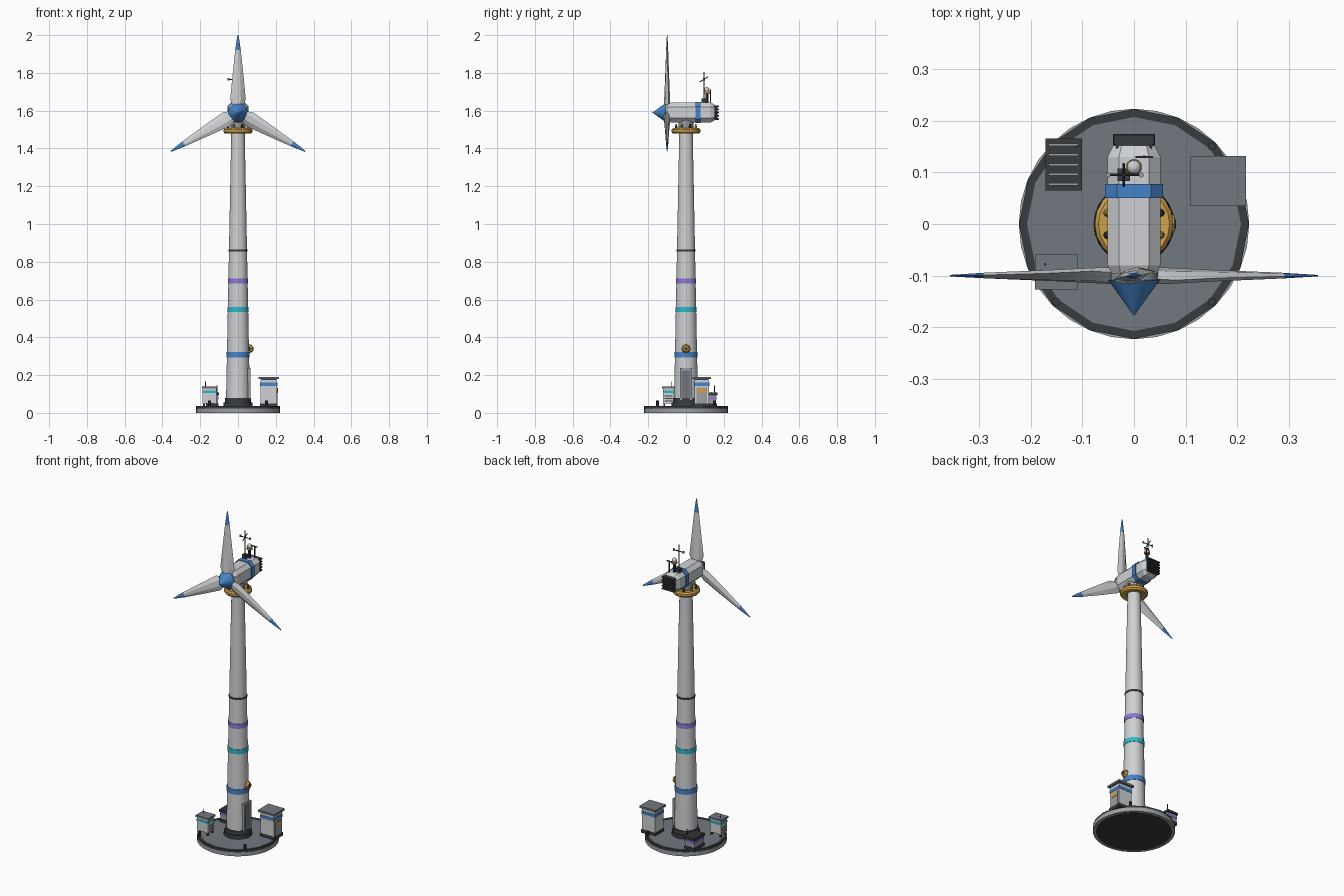
import bpy, bmesh, math
from mathutils import Vector, Matrix

cube = bpy.data.objects.get("Cube")
if cube:
    bpy.data.objects.remove(cube, do_unlink=True)


def material(name, rgb):
    m = bpy.data.materials.new(name)
    m.use_nodes = True
    m.diffuse_color = (*rgb, 1)
    m.node_tree.nodes["Principled BSDF"].inputs["Base Color"].default_value = (*rgb, 1)
    return m


WHITE = material("off white", (.62, .64, .66))
GREY = material("slate grey", (.17, .19, .22))
MID = material("mid grey", (.33, .35, .37))
DARK = material("charcoal", (.04, .045, .05))
BLUE = material("blue", (.06, .23, .58))
CYAN = material("cyan", (.03, .48, .58))
PURPLE = material("purple", (.28, .19, .68))
GOLD = material("golden yellow", (.62, .36, .07))
parts = []


def finish(name, bm, *mats):
    bmesh.ops.recalc_face_normals(bm, faces=bm.faces)
    me = bpy.data.meshes.new(name)
    bm.to_mesh(me)
    bm.free()
    for m in mats:
        me.materials.append(m)
    ob = bpy.data.objects.new(name, me)
    bpy.context.collection.objects.link(ob)
    parts.append(ob)
    return ob


def box(name, loc, size, mat, bevel=0):
    bm = bmesh.new()
    bmesh.ops.create_cube(bm, size=1)
    bmesh.ops.scale(bm, vec=size, verts=bm.verts)
    if bevel:
        bmesh.ops.bevel(bm, geom=bm.edges[:], offset=bevel, segments=1, affect='EDGES')
    bmesh.ops.translate(bm, vec=loc, verts=bm.verts)
    return finish(name, bm, mat)


def rod(name, p, q, r1, mat, r2=None, sides=8):
    """Round bar or cone between two points."""
    p, q = Vector(p), Vector(q)
    d = q - p
    bm = bmesh.new()
    bmesh.ops.create_cone(bm, cap_ends=True, segments=sides, radius1=r1,
                          radius2=r1 if r2 is None else r2, depth=d.length)
    turn = Vector((0, 0, 1)).rotation_difference(d).to_matrix().to_4x4()
    bmesh.ops.transform(bm, matrix=Matrix.Translation((p + q) / 2) @ turn, verts=bm.verts)
    return finish(name, bm, mat)


def disc(name, r1, r2, z0, z1, mat, sides=24):
    return rod(name, (0, 0, z0), (0, 0, z1), r1, mat, r2, sides)


def lathe(name, profile, mat, sides=24):
    """Closed profile of (radius, z) turned around the z axis."""
    bm = bmesh.new()
    rings = [[bm.verts.new((r * math.cos(a), r * math.sin(a), z)) for r, z in profile]
             for a in (math.tau * i / sides for i in range(sides))]
    n = len(profile)
    for i in range(sides):
        a, b = rings[i], rings[(i + 1) % sides]
        for j in range(n):
            k = (j + 1) % n
            bm.faces.new((a[j], b[j], b[k], a[k]))
    return finish(name, bm, mat)


def loft(name, sections, *mats):
    bm = bmesh.new()
    rings = [[bm.verts.new(p) for p in s] for s in sections]
    n = len(rings[0])
    for a, b in zip(rings, rings[1:]):
        for j in range(n):
            k = (j + 1) % n
            bm.faces.new((a[j], a[k], b[k], b[j]))
    bm.faces.new(rings[0])
    bm.faces.new(rings[-1])
    return finish(name, bm, *mats)


# Foundation and deck
disc("foundation", .223, .223, 0, .024, MID, 32)
disc("foundation_underside", .206, .206, -.0005, .002, DARK, 32)
disc("deck", .212, .212, .02, .034, GREY, 16)
lathe("deck_rim", [(.207, .005), (.2225, .005), (.2225, .036), (.207, .036)], DARK, 16)
for i in range(4):
    a = math.pi / 4 + i * math.pi / 2
    x, y = .213 * math.cos(a), .213 * math.sin(a)
    rod("deck_bollard", (x, y, .03), (x, y, .065), .008, DARK)

# Tower
def tower_r(z):
    return .063 - (z - .08) * .0195


disc("tower_foot", .078, .076, .034, .055, DARK)
disc("tower_flange", .07, .068, .055, .078, DARK)
disc("tower", tower_r(.07), tower_r(1.49), .07, 1.49, WHITE, 32)
for name, z, h, mat in (("blue_band", .308, .03, BLUE), ("cyan_band", .547, .027, CYAN),
                        ("purple_band", .698, .027, PURPLE), ("dark_joint", .86, .01, DARK)):
    r = tower_r(z) + .003
    disc(name, r, r, z - h / 2, z + h / 2, mat, 32)

# Door and beacon on the tower's left side
box("door_frame", (.056, 0, .153), (.018, .066, .17), MID)
box("door", (.0645, 0, .15), (.004, .05, .15), GREY)
rod("beacon_arm", (.05, 0, .34), (.068, 0, .34), .012, DARK)
rod("beacon", (.062, 0, .34), (.078, 0, .34), .024, GOLD, .016, 8)
rod("beacon_lens", (.078, 0, .34), (.081, 0, .34), .009, DARK)

# Yaw bearing under the nacelle
yaw = lathe("yaw_ring", [(.04, 1.483), (.069, 1.478), (.076, 1.487), (.076, 1.5),
                         (.069, 1.508), (.04, 1.505)], GOLD, 20)
disc("yaw_neck", .036, .042, 1.48, 1.55, MID, 16)
for i in range(8):
    a = math.tau * (i + .5) / 8
    x, y = .056 * math.cos(a), .056 * math.sin(a)
    rod("yaw_bolt", (x, y, 1.5), (x, y, 1.53), .009, GOLD if i % 2 else DARK, .003)

# Nacelle with chamfered cross-section
HUB_Z = 1.59


def octagon(y, w, h, c):
    return [(x, y, HUB_Z + z) for x, z in (
        (w, h - c), (w - c, h), (c - w, h), (-w, h - c),
        (-w, c - h), (c - w, -h), (w - c, -h), (w, c - h))]


loft("nacelle", [octagon(-.096, .044, .044, .018), octagon(-.08, .051, .052, .022),
                 octagon(.13, .051, .052, .022), octagon(.152, .04, .042, .016)], WHITE)
loft("nacelle_band", [octagon(.05, .056, .056, .023), octagon(.077, .056, .056, .023)], BLUE)
box("vent_core", (0, .156, HUB_Z), (.07, .02, .076), DARK)
for i in range(5):
    box("vent_slat", (0, .163, HUB_Z - .034 + i * .017), (.082, .022, .009), DARK, .002)

# Rotor: hub, nose cone and three blades
rod("hub", (0, -.085, HUB_Z), (0, -.112, HUB_Z), .046, MID, sides=24)
rod("nose_cone", (0, -.108, HUB_Z), (0, -.177, HUB_Z), .05, BLUE, .001, 32)
LENS = ((-.5, 0), (-.22, .45), (.15, .5), (.5, 0), (.15, -.5), (-.22, -.45))
for i in range(3):
    sections = []
    for r, chord, thick, twist in ((.02, .045, .032, 14), (.07, .084, .027, 12),
                                   (.18, .062, .02, 8), (.33, .03, .011, 4), (.41, .006, .003, 0)):
        t = math.radians(twist)
        sections.append([(u * chord * math.cos(t) - v * thick * math.sin(t),
                          u * chord * math.sin(t) + v * thick * math.cos(t), r) for u, v in LENS])
    blade = loft("blade", sections, WHITE, BLUE)
    for f in blade.data.polygons:
        f.material_index = int(f.center.z > .33)
    blade.data.transform(Matrix.Translation((0, -.1, HUB_Z)) @ Matrix.Rotation(math.tau * i / 3, 4, 'Y'))

# Roof instruments
box("mast_foot", (-.02, .095, 1.652), (.024, .024, .024), DARK)
rod("mast", (-.02, .095, 1.64), (-.02, .095, 1.805), .003, DARK)
rod("mast_arm_x", (-.05, .095, 1.765), (.014, .095, 1.765), .0025, DARK)
rod("mast_arm_y", (-.02, .073, 1.752), (-.02, .117, 1.78), .0025, DARK)
for x in (-.05, .014):
    rod("wind_cup", (x, .095, 1.76), (x, .095, 1.772), .005, MID)
rod("lamp_post", (0, .11, 1.64), (0, .11, 1.7), .008, DARK)
rod("lamp_collar", (0, .11, 1.692), (0, .11, 1.702), .016, GOLD, sides=12)
bm = bmesh.new()
bmesh.ops.create_uvsphere(bm, u_segments=12, v_segments=8, radius=.014)
bmesh.ops.translate(bm, vec=(0, .11, 1.712), verts=bm.verts)
finish("lamp", bm, WHITE)
rod("vane_post", (.02, .13, 1.63), (.02, .13, 1.708), .003, DARK)
box("vane", (.02, .13, 1.708), (.034, .004, .006), DARK)

# Large cabinet
X, Y = .163, .083
box("large_cabinet_plinth", (X, Y, .04), (.094, .084, .02), DARK)
box("large_cabinet", (X, Y, .105), (.088, .078, .14), WHITE)
box("large_cabinet_band", (X, Y, .152), (.092, .082, .018), BLUE)
box("large_cabinet_neck", (X, Y, .175), (.08, .07, .01), DARK)
box("large_cabinet_roof", (X, Y, .185), (.107, .097, .012), GREY)
box("large_cabinet_door", (X + .0445, Y, .09), (.004, .056, .09), MID)
box("large_cabinet_sign", (X + .047, Y, .118), (.003, .04, .026), GOLD)

# Small cabinet
X, Y = -.15, -.093
for sx in (-1, 1):
    for sy in (-1, 1):
        box("small_cabinet_leg", (X + sx * .03, Y + sy * .022, .043), (.01, .01, .02), DARK)
box("small_cabinet", (X, Y, .09), (.074, .056, .08), WHITE)
box("small_cabinet_band", (X, Y, .112), (.077, .059, .013), CYAN)
box("small_cabinet_roof", (X, Y, .135), (.083, .067, .011), GREY)
for i in range(3):
    box("small_cabinet_louvre", (X, Y, .062 + i * .014), (.077, .044, .005), DARK)
rod("small_cabinet_aerial", (X - .022, Y + .015, .135), (X - .022, Y + .015, .165), .0025, DARK)

# Cooler with top slats
X, Y = -.136, .115
box("cooler_base", (X, Y, .04), (.066, .096, .02), DARK)
box("cooler", (X, Y, .07), (.06, .088, .05), MID)
box("cooler_band", (X, Y, .078), (.064, .092, .014), PURPLE)
box("cooler_top", (X, Y, .1), (.071, .101, .014), DARK)
for i in range(5):
    box("cooler_slat", (X, Y - .038 + i * .019, .108), (.058, .005, .006), MID)
rod("cooler_pipe", (X + .025, Y + .035, .1), (X + .025, Y + .035, .145), .003, DARK)

# Smooth rounded surfaces, keep hard edges
bpy.ops.object.select_all(action='DESELECT')
for ob in parts:
    ob.select_set(True)
bpy.context.view_layer.objects.active = parts[0]
bpy.ops.object.shade_smooth_by_angle(angle=math.radians(20))
